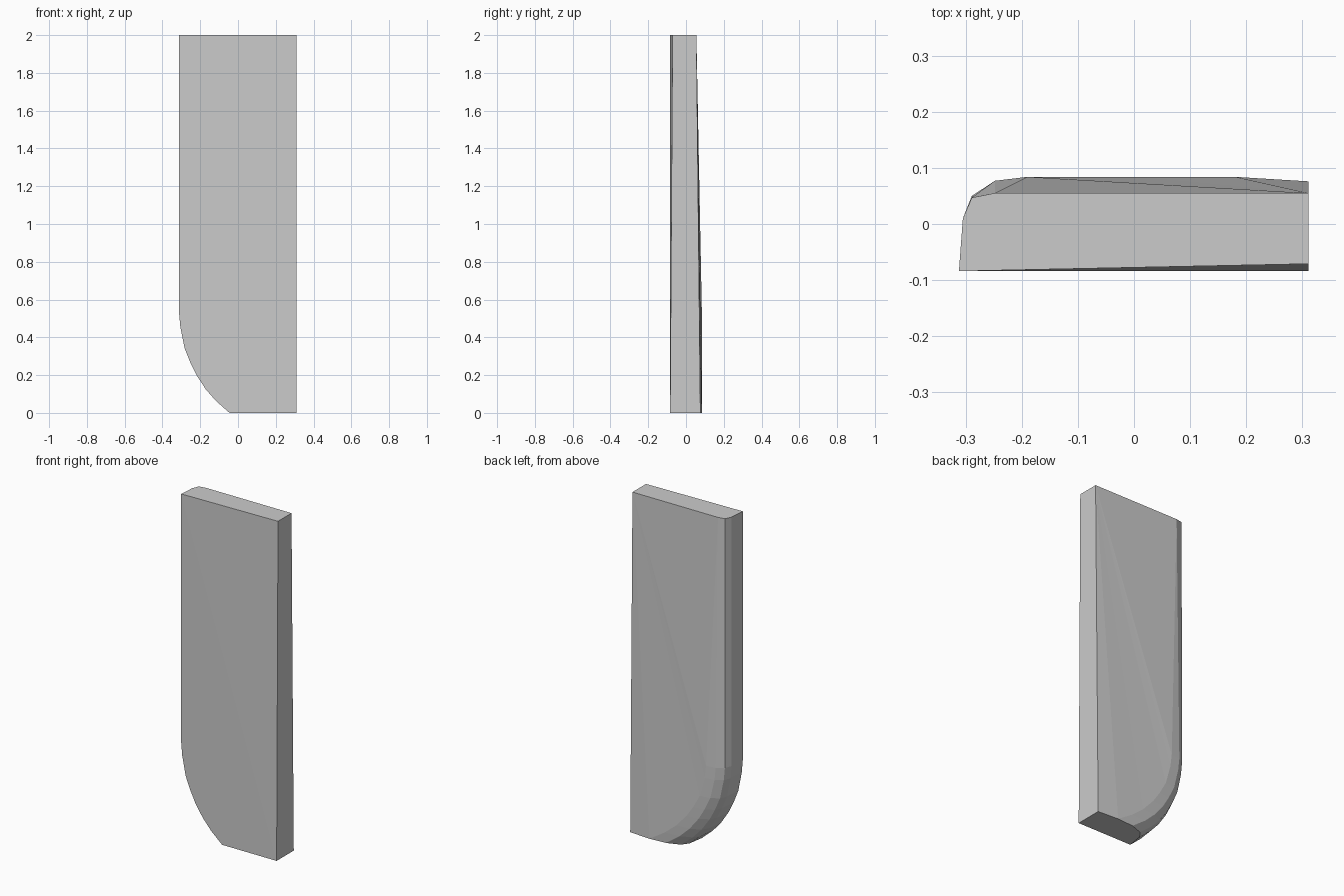
import bpy, bmesh

if "Cube" in bpy.data.objects:
    bpy.data.objects.remove(bpy.data.objects["Cube"])

# Rounded corner of the front outline, as fractions of corner width and height
ARC = [(0, 1), (0.025, 0.86), (0.11, 0.645), (0.225, 0.50), (0.345, 0.377),
       (0.53, 0.235), (0.73, 0.12), (1, 0)]

# Contours from front to back: left x, x where the arc meets the floor,
# arc height, y at the arc, x and y at the top edge
RINGS = [(-0.312, -0.045, 0.53, -0.084, -0.312, -0.084),
         (-0.305, -0.030, 0.53, 0.010, -0.305, 0.010),
         (-0.289, 0.000, 0.53, 0.050, -0.289, 0.047),
         (-0.248, 0.075, 0.53, 0.077, -0.248, 0.055),
         (-0.190, 0.180, 0.53, 0.084, None, None)]

bm = bmesh.new()
rings = []
for xl, xe, h, y, xt, yt in RINGS:
    # The last contour shares its top point with the one before it
    top = rings[-1][0] if xt is None else bm.verts.new((xt, yt, 2))
    rings.append([top] + [bm.verts.new((xl + (xe - xl) * u, y, h * v))
                          for u, v in ARC])

# Rounded edge strips between contours
for a, b in zip(rings, rings[1:]):
    for i in range(len(a) - 1):
        q = list(dict.fromkeys((a[i], a[i + 1], b[i + 1], b[i])))
        bm.faces.new(q)

# Square right-hand edge corners
front_top = bm.verts.new((0.311, -0.071, 2))
front_low = bm.verts.new((0.311, -0.084, 0))
back_top = bm.verts.new((0.311, 0.055, 2))
back_low = bm.verts.new((0.311, 0.076, 0))

# Front face: flat panel plus slightly tilted upper triangle
bm.faces.new(rings[0] + [front_low])
bm.faces.new((rings[0][0], front_low, front_top))

# Back face: fan from the top right corner
back = rings[-1] + [back_low]
for a, b in zip(back, back[1:]):
    bm.faces.new((back_top, a, b))

# Right side, top and floor faces
bm.faces.new((front_top, front_low, back_low, back_top))
bm.faces.new([r[0] for r in rings[:-1]] + [back_top, front_top])
bm.faces.new([r[-1] for r in rings] + [back_low, front_low])

bmesh.ops.recalc_face_normals(bm, faces=bm.faces)
mesh = bpy.data.meshes.new("rounded_panel")
bm.to_mesh(mesh)
bm.free()
panel = bpy.data.objects.new("rounded_panel", mesh)
bpy.context.collection.objects.link(panel)
